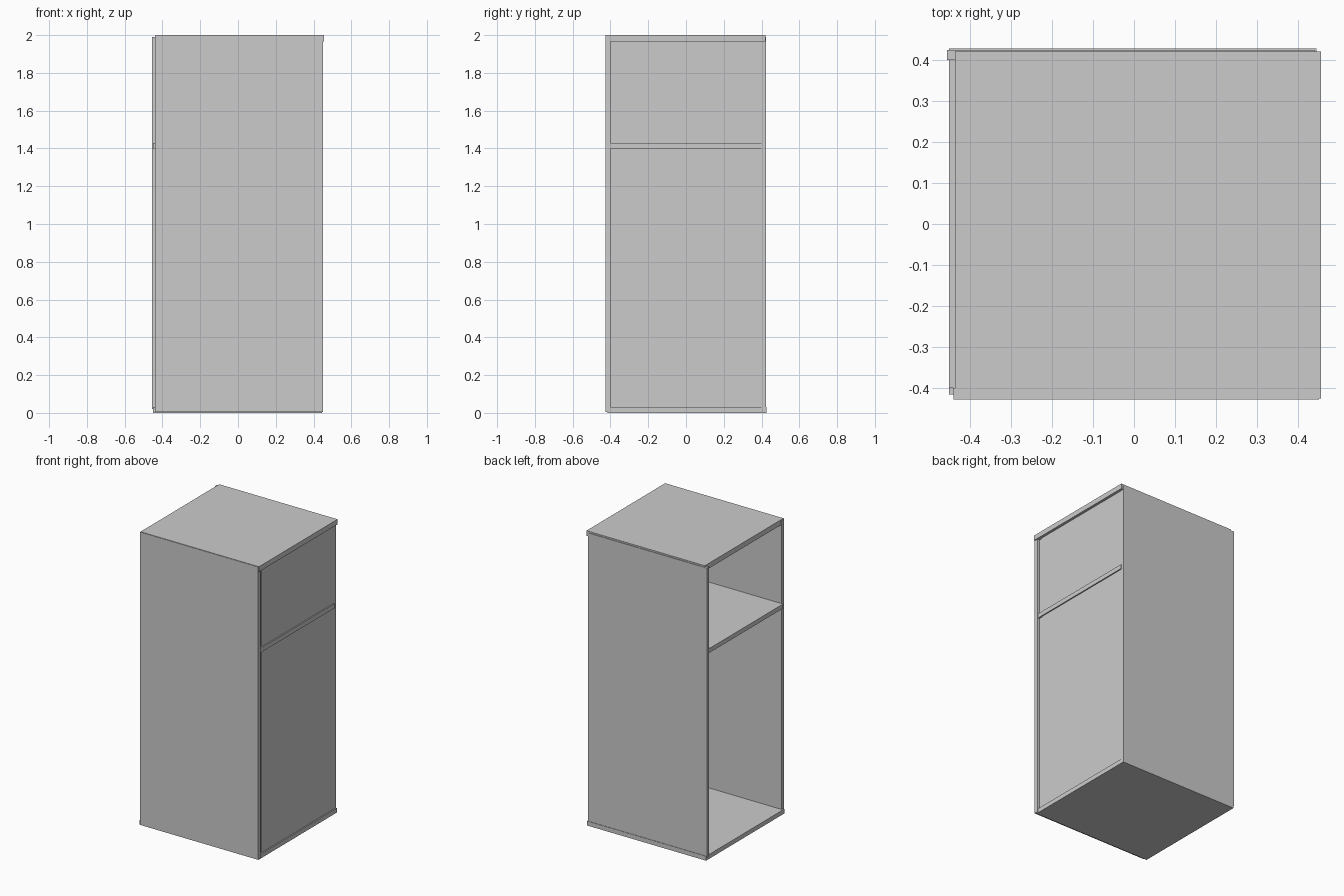
import bpy

if "Cube" in bpy.data.objects:
    bpy.data.objects.remove(bpy.data.objects["Cube"])


def panel(name, x, y, z):
    """Box given by its (min, max) extent on each axis."""
    bpy.ops.mesh.primitive_cube_add(
        size=1, location=[(a + b) / 2 for a, b in (x, y, z)])
    ob = bpy.context.object
    ob.name = name
    ob.scale = [b - a for a, b in (x, y, z)]
    bpy.ops.object.transform_apply(location=False, rotation=False, scale=True)
    return ob


# Horizontal boards: base, shelf and top
panel("base_board", (-0.45, 0.445), (-0.415, 0.427), (0, 0.03))
panel("shelf", (-0.45, 0.445), (-0.40, 0.405), (1.40, 1.43))
panel("top_board", (-0.436, 0.455), (-0.425, 0.42), (1.965, 2.0))

# Large side walls, slightly offset from each other
panel("front_wall", (-0.44, 0.45), (-0.427, -0.40), (0.006, 1.997))
panel("back_wall", (-0.455, 0.44), (0.40, 0.424), (0.02, 1.99))

# Closed right wall, just behind the board edges; the left side stays open
panel("right_wall", (0.41, 0.437), (-0.372, 0.405), (0.02, 1.98))

# Slim corner strips between the boards
for label, z in (("lower", (0.03, 1.40)), ("upper", (1.43, 1.965))):
    panel(label + "_corner_strip", (0.41, 0.432), (-0.401, -0.37), z)
